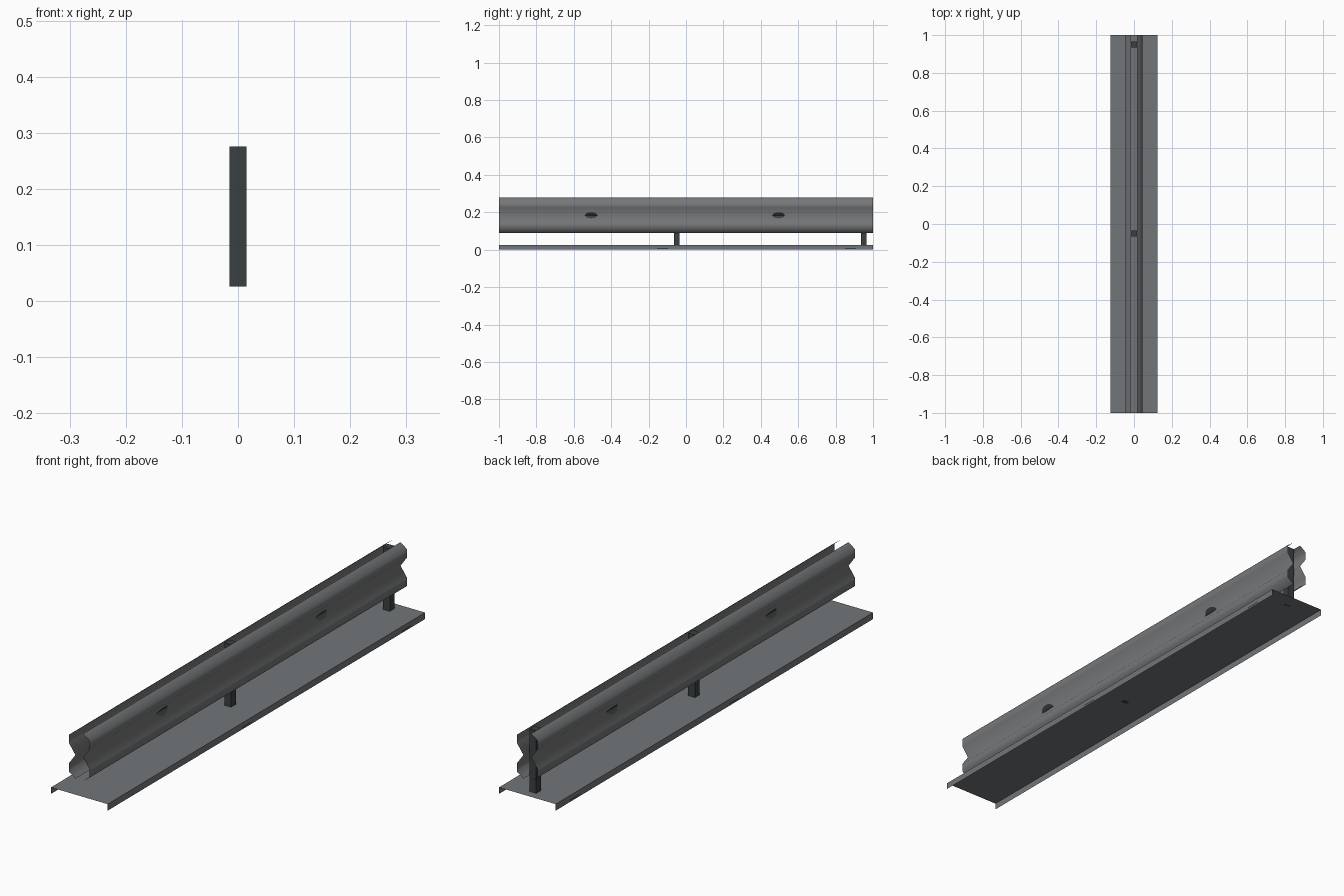
import bpy, math

if "Cube" in bpy.data.objects:
    bpy.data.objects.remove(bpy.data.objects["Cube"])


def material(name, rgb):
    m = bpy.data.materials.new(name)
    m.diffuse_color = (*rgb, 1)
    m.use_nodes = True
    m.node_tree.nodes["Principled BSDF"].inputs["Base Color"].default_value = m.diffuse_color
    return m


RAIL = material("galvanised grey", (0.18, 0.185, 0.19))
BASE = material("concrete grey", (0.17, 0.18, 0.19))
DARK = material("dark green grey", (0.042, 0.052, 0.052))


def add_mesh(name, verts, faces, mat, smooth=False):
    me = bpy.data.meshes.new(name)
    me.from_pydata(verts, [], faces)
    me.materials.append(mat)
    for p in me.polygons:
        p.use_smooth = smooth
    ob = bpy.data.objects.new(name, me)
    bpy.context.collection.objects.link(ob)
    return ob


def sheet(name, profile, mat, smooth=False):
    """Open sheet: an (x, z) profile swept along the whole length in y."""
    n = len(profile)
    verts = [(x, y, z) for y in (-1, 1) for x, z in profile]
    faces = [(i, i + 1, n + i + 1, n + i) for i in range(n - 1)]
    return add_mesh(name, verts, faces, mat, smooth)


# Base: top plate with two short side walls, open at the ends and below
sheet("base_plate", [(0.125, 0), (0.125, 0.026), (-0.125, 0.026), (-0.125, 0)], BASE)

# Two-lobed rail sheets, one on each side of the posts
IN, OUT, MID = 0.017, 0.046, 0.184
PROFILE = [(IN, 0.09), (OUT, 0.111), (OUT, 0.143), (IN, MID),
           (OUT, 0.225), (OUT, 0.257), (IN, 0.278)]
sheet("right_rail", PROFILE[::1], RAIL, True).data.flip_normals()
sheet("left_rail", [(-x, z) for x, z in PROFILE], RAIL, True)
bpy.data.objects["right_rail"].data.flip_normals()
for name, s in (("right_rail", 1), ("left_rail", -1)):
    me = bpy.data.objects[name].data
    # make the lobe faces point outwards
    if me.polygons[1].normal.x * s < 0:
        me.flip_normals()

# Posts
for label, y in (("middle", -0.05), ("back", 0.95)):
    bpy.ops.mesh.primitive_cube_add(size=1, location=(0, y, 0.151))
    post = bpy.context.object
    post.name = label + "_post"
    post.scale = (0.03, 0.03, 0.25)
    post.data.materials.append(DARK)

# Bolt spots folded into the valley of each rail
SLOPE = (OUT - IN) / (0.225 - MID)
N = 16
for s, side in ((1, "right"), (-1, "left")):
    for i, yc in enumerate((-0.507, 0.495)):
        verts, faces = [], []
        for k in range(N + 1):
            a = math.pi * k / N
            for dz in (-0.016 * math.sin(a), 0, 0.016 * math.sin(a)):
                verts.append((s * (IN + 0.0012 + abs(dz) * SLOPE),
                              yc - 0.033 * math.cos(a), MID + dz))
        for k in range(N):
            for j in (0, 1):
                q = [3 * k + j, 3 * k + 3 + j, 3 * k + 4 + j, 3 * k + 1 + j]
                faces.append(q if s > 0 else q[::-1])
        add_mesh(f"{side}_bolt_spot_{i + 1}", verts, faces, DARK)

    # Thin dark slots low on the base walls
    for i, yc in enumerate((-0.125, 0.88)):
        x = s * 0.1255
        quad = [(x, yc - 0.03, 0.005), (x, yc + 0.03, 0.005),
                (x, yc + 0.03, 0.010), (x, yc - 0.03, 0.010)]
        add_mesh(f"{side}_base_slot_{i + 1}", quad,
                 [(0, 1, 2, 3) if s > 0 else (3, 2, 1, 0)], DARK)
